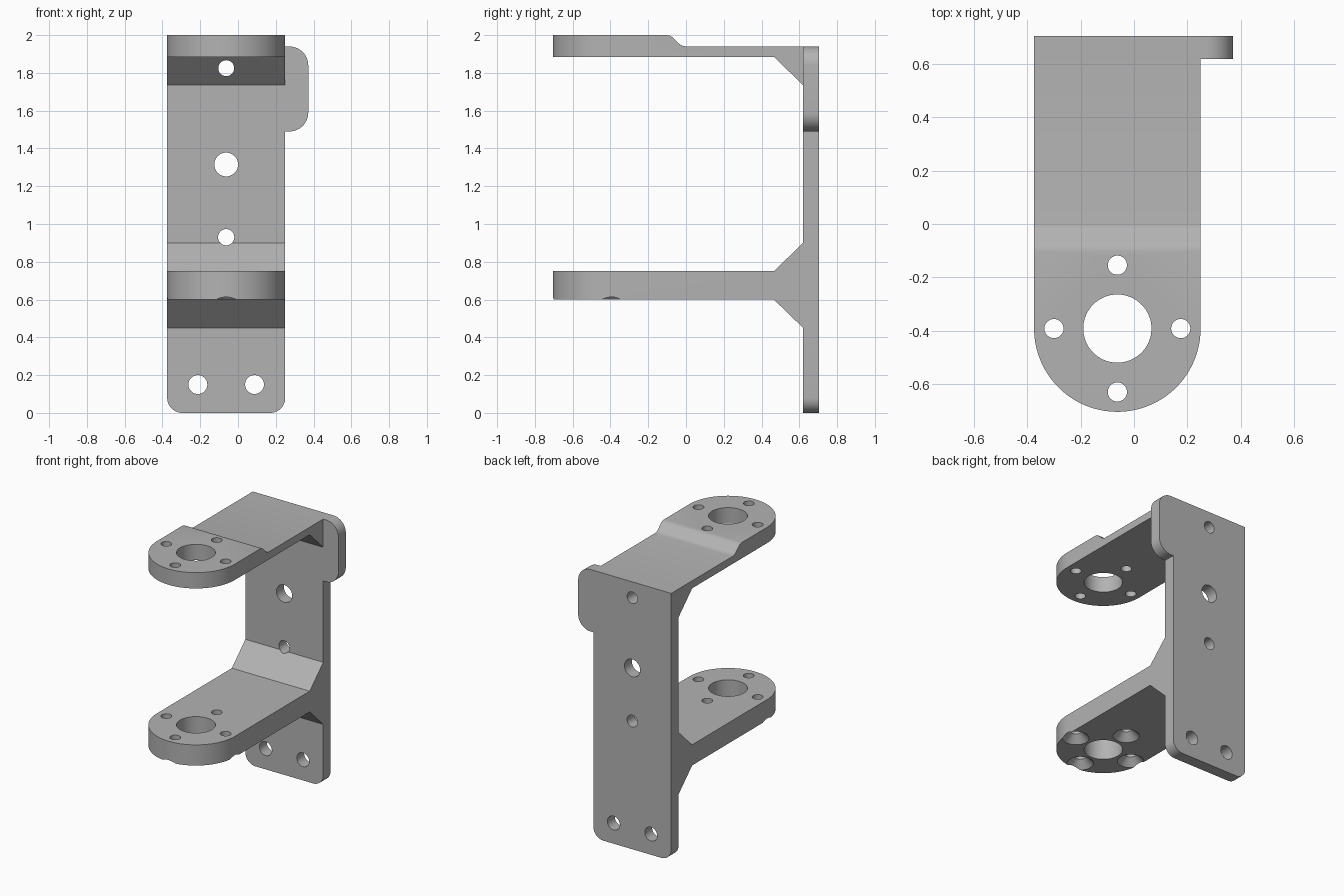
import bpy, math
from mathutils import Vector

if "Cube" in bpy.data.objects:
    bpy.data.objects.remove(bpy.data.objects["Cube"])

grey = bpy.data.materials.new("grey_metal")
grey.use_nodes = True
grey.diffuse_color = (0.45, 0.45, 0.45, 1)
grey.node_tree.nodes["Principled BSDF"].inputs["Base Color"].default_value = (0.45, 0.45, 0.45, 1)

XL, XR, CX = -0.375, 0.25, -0.0625      # bracket sides and centre line
FRONT, BACK = 0.62, 0.705               # wall faces
CY, R = -0.3925, 0.3125                 # centre and radius of the arm ends
TOP = 1.94


def prism(name, pts, axis, lo, hi):
    """Extrude a 2D outline along an axis: x takes (y,z), y takes (x,z), z takes (x,y)."""
    def place(p, d):
        v = list(p)
        v.insert("xyz".index(axis), d)
        return Vector(v)
    n = len(pts)
    verts = [place(p, d) for d in (lo, hi) for p in pts]
    faces = [list(range(n))[::-1], list(range(n, 2 * n))]
    faces += [(i, (i + 1) % n, (i + 1) % n + n, i + n) for i in range(n)]
    mesh = bpy.data.meshes.new(name)
    mesh.from_pydata(verts, [], faces)
    mesh.materials.append(grey)
    ob = bpy.data.objects.new(name, mesh)
    bpy.context.collection.objects.link(ob)
    # make the normals point outward whatever the outline direction
    bpy.context.view_layer.objects.active = ob
    bpy.ops.object.mode_set(mode='EDIT')
    bpy.ops.mesh.select_all(action='SELECT')
    bpy.ops.mesh.normals_make_consistent(inside=False)
    bpy.ops.object.mode_set(mode='OBJECT')
    return ob


def arc(cx, cy, r, a0, a1, n):
    angles = [math.radians(a0 + (a1 - a0) * i / n) for i in range(n + 1)]
    return [(cx + r * math.cos(a), cy + r * math.sin(a)) for a in angles]


def disc(cx, cy, r, n=40):
    return arc(cx, cy, r, 0, 360, n)[:-1]


def boolean(ob, tool, op):
    mod = ob.modifiers.new(op.lower(), 'BOOLEAN')
    mod.operation, mod.object, mod.solver = op, tool, 'EXACT'
    bpy.context.view_layer.objects.active = ob
    bpy.ops.object.modifier_apply(modifier=mod.name)
    bpy.data.objects.remove(tool)


# Wall with rounded foot and side tab
c, t = 0.08, 0.1
outline = (arc(XL + c, c, c, 180, 270, 10) + arc(XR - c, c, c, 270, 360, 10)
           + [(XR, 1.49)] + arc(0.372 - t, 1.49 + t, t, -90, 0, 12)
           + arc(0.372 - t, TOP - t, t, 0, 90, 12) + [(XL, TOP)])
bracket = prism("bracket", outline, 'y', FRONT, BACK)

# Arm side profiles with sloped gussets, reaching a little into the wall
G, INSET, TIP = 0.465, 0.66, -0.8
upper = [(TIP, 1.885), (G, 1.885), (FRONT, 1.735), (INSET, 1.735), (INSET, TOP),
         (0.0, TOP), (-0.018, 1.943), (-0.035, 1.953), (-0.07, 1.987),
         (-0.085, 1.997), (-0.103, 2.0), (TIP, 2.0)]
lower = [(TIP, 0.6), (G, 0.6), (FRONT, 0.45), (INSET, 0.45), (INSET, 0.9),
         (FRONT, 0.9), (G, 0.75), (TIP, 0.75)]
for name, profile in (("upper_arm", upper), ("lower_arm", lower)):
    arm = prism(name, profile, 'x', XL - 0.1, XR + 0.1)
    plan = arc(CX, CY, R, 180, 360, 64) + [(XR, 0.8), (XL, 0.8)]
    boolean(arm, prism("plan_cutter", plan, 'z', 0.2, 2.2), 'INTERSECT')
    boolean(bracket, arm, 'UNION')

# Holes down through both arms
D = 0.238
spots = [(CX + D, CY), (CX - D, CY), (CX, CY + D), (CX, CY - D)]
boolean(bracket, prism("bore_cutter", disc(CX, CY, 0.128, 64), 'z', 0.3, 2.2), 'DIFFERENCE')
for x, y in spots:
    boolean(bracket, prism("screw_cutter", disc(x, y, 0.036, 32), 'z', 0.3, 2.2), 'DIFFERENCE')

# Countersinks under the lower arm
for x, y in spots:
    bpy.ops.mesh.primitive_cone_add(vertices=40, radius1=0.098, radius2=0.034,
                                    depth=0.064, location=(x, y, 0.622))
    boolean(bracket, bpy.context.object, 'DIFFERENCE')

# Holes through the wall
for x, z, r in ((CX, 1.825, 0.042), (CX, 1.315, 0.063), (CX, 0.93, 0.043),
                (CX - 0.15, 0.15, 0.05), (CX + 0.15, 0.15, 0.05)):
    boolean(bracket, prism("wall_cutter", disc(x, z, r), 'y', 0.3, 0.9), 'DIFFERENCE')

# Smooth the curved walls, keep the edges sharp
bpy.ops.object.select_all(action='DESELECT')
bracket.select_set(True)
bpy.context.view_layer.objects.active = bracket
bpy.ops.object.shade_smooth_by_angle(angle=math.radians(30))
